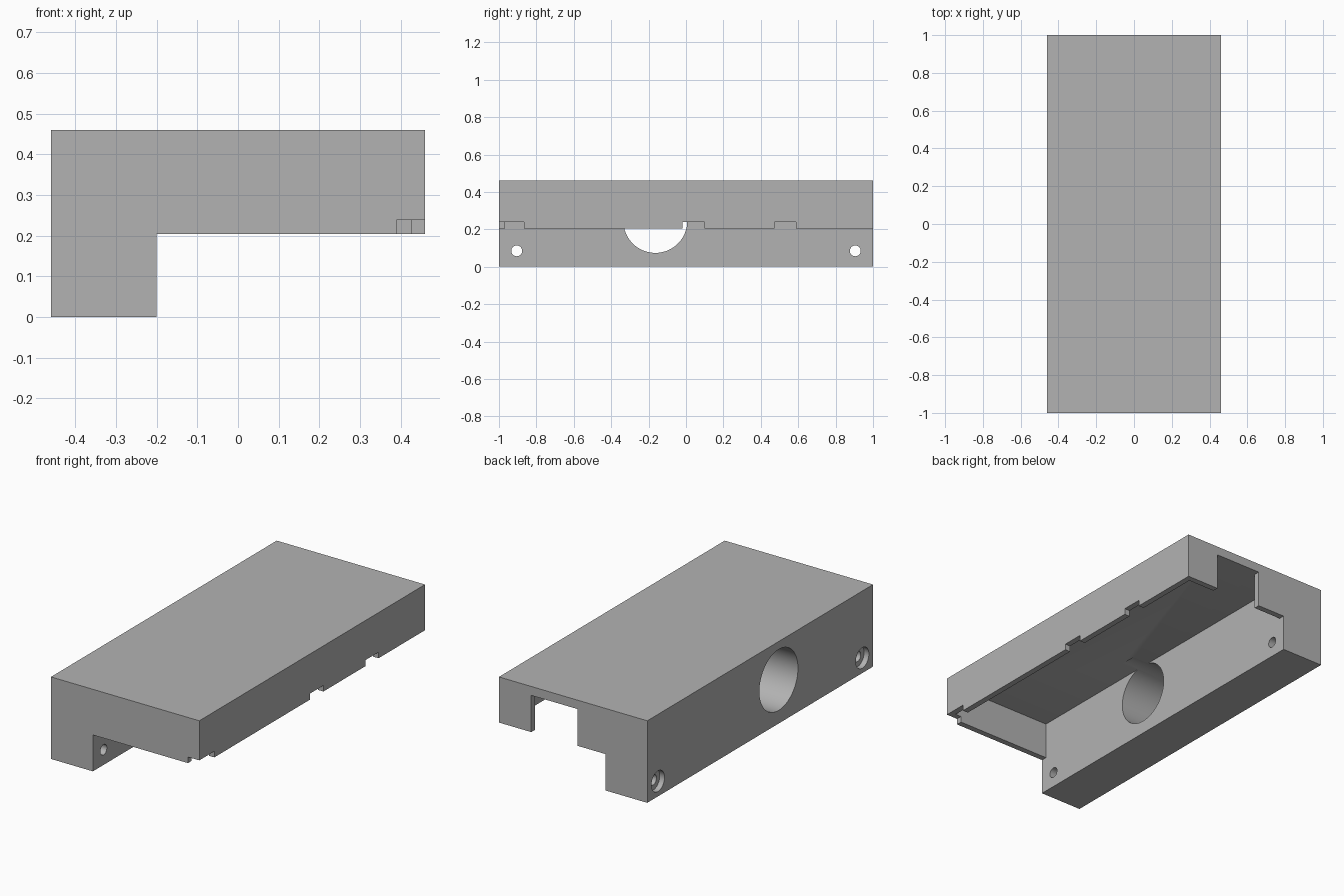
import bpy
import math

if "Cube" in bpy.data.objects:
    bpy.data.objects.remove(bpy.data.objects["Cube"], do_unlink=True)

# Main sizes
W, L, H = 0.46, 1.0, 0.46      # half width, half length, height
STEP_X, STEP_Z = -0.2, 0.204   # inner face of the leg, underside of the hood
WALL, ROOF = 0.033, 0.41

grey = bpy.data.materials.new("plain grey")
grey.use_nodes = True
colour = (0.45, 0.45, 0.45, 1)
grey.diffuse_color = colour
grey.node_tree.nodes["Principled BSDF"].inputs["Base Color"].default_value = colour


def box(name, x0, x1, y0, y1, z0, z1):
    bpy.ops.mesh.primitive_cube_add(
        size=1, location=((x0 + x1) / 2, (y0 + y1) / 2, (z0 + z1) / 2))
    ob = bpy.context.object
    ob.name = name
    ob.scale = (x1 - x0, y1 - y0, z1 - z0)
    bpy.ops.object.transform_apply(location=True, rotation=True, scale=True)
    return ob


def bore(name, radius, x0, x1, y, z):
    bpy.ops.mesh.primitive_cylinder_add(
        vertices=64, radius=radius, depth=x1 - x0,
        location=((x0 + x1) / 2, y, z), rotation=(0, math.pi / 2, 0))
    ob = bpy.context.object
    ob.name = name
    bpy.ops.object.transform_apply(location=True, rotation=True, scale=True)
    return ob


def cut(body, cutter):
    cutter.hide_render = True
    mod = body.modifiers.new("cut", "BOOLEAN")
    mod.operation = "DIFFERENCE"
    mod.solver = "EXACT"
    mod.object = cutter
    bpy.context.view_layer.objects.active = body
    bpy.ops.object.modifier_apply(modifier=mod.name)
    bpy.data.objects.remove(cutter, do_unlink=True)


# Housing block, stepped so that a solid leg runs along one side
housing = box("housing", -W, W, -L, L, 0, H)
cut(housing, box("step", STEP_X, 1, -2, 2, -1, STEP_Z))

# Hollow under the roof
cut(housing, box("hollow", STEP_X, W - WALL, WALL - L, L - WALL, 0.1, ROOF))

# Opening in the back wall
cut(housing, box("back_opening", -0.027, 0.26, L - 2 * WALL, 1.1, 0.1, ROOF))

# Small notches in the lower rim
for y0, y1 in ((-1.1, -0.867), (-0.02, 0.1), (0.472, 0.588)):
    cut(housing, box("notch", 0.39, 0.6, y0, y1, 0.1, 0.238))

# Large round passage through the leg side
cut(housing, bore("passage", 0.171, -0.6, -0.1, -0.164, 0.245))

# Counterbored screw holes at both ends of the leg
for y in (-0.905, 0.905):
    cut(housing, bore("screw_hole", 0.029, -0.6, -0.1, y, 0.085))
    cut(housing, bore("screw_head", 0.058, -0.6, -W + 0.03, y, 0.085))

housing.data.materials.clear()
housing.data.materials.append(grey)
for face in housing.data.polygons:
    face.material_index = 0

bpy.ops.object.select_all(action="DESELECT")
housing.select_set(True)
bpy.context.view_layer.objects.active = housing
bpy.ops.object.shade_smooth_by_angle(angle=math.radians(30))
